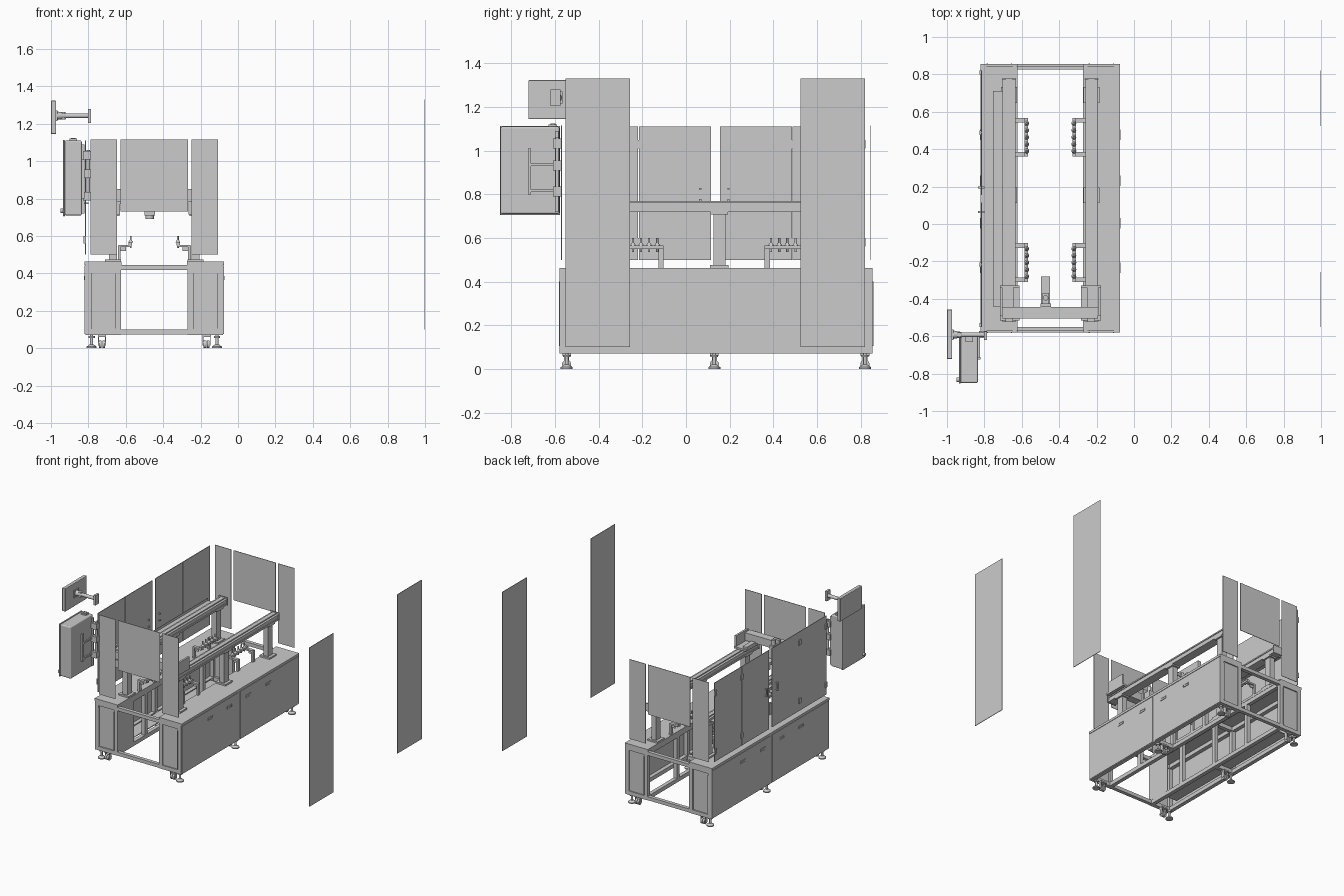
import bpy, bmesh, math
from mathutils import Matrix, Vector

C = -0.4475            # x of the machine's mirror plane
Y0, Y1 = -0.58, 0.855  # machine ends
YM = 0.125             # middle post


def part(name, boxes=(), cyls=(), mirror=False, bevel=0):
    """One object from boxes (x0,x1,y0,y1,z0,z1) and cylinders (p, q, r1, r2).
    Mirrored parts give x as distance from the machine's mirror plane."""
    bm = bmesh.new()
    for x0, x1, y0, y1, z0, z1 in boxes:
        m = Matrix.Translation(((x0 + x1) / 2, (y0 + y1) / 2, (z0 + z1) / 2))
        m = m @ Matrix.Diagonal((abs(x1 - x0), abs(y1 - y0), abs(z1 - z0), 1))
        bmesh.ops.create_cube(bm, size=1, matrix=m)
    for p, q, r1, r2 in cyls:
        p, q = Vector(p), Vector(q)
        d = q - p
        m = Matrix.Translation((p + q) / 2) @ d.to_track_quat('Z', 'Y').to_matrix().to_4x4()
        bmesh.ops.create_cone(bm, cap_ends=True, segments=20, radius1=r1, radius2=r2,
                              depth=d.length, matrix=m)
    me = bpy.data.meshes.new(name)
    bm.to_mesh(me)
    bm.free()
    ob = bpy.data.objects.new(name, me)
    bpy.context.collection.objects.link(ob)
    if mirror:
        ob.location.x = C
        ob.modifiers.new("mirror", 'MIRROR')
    if bevel:
        b = ob.modifiers.new("bevel", 'BEVEL')
        b.width, b.segments = bevel, 3
    if cyls:
        bpy.context.view_layer.objects.active = ob
        ob.select_set(True)
        bpy.ops.object.shade_smooth_by_angle(angle=math.radians(35))
        ob.select_set(False)
    return ob


# --- base cabinets: welded frame ---
OUT, INN, T = 0.368, 0.178, 0.03
frame = []
for x0, x1 in ((OUT - T, OUT), (INN, INN + T)):
    for y in (Y0, YM - T / 2, Y1 - T):
        frame.append((x0, x1, y, y + T, 0.07, 0.445))
    frame.append((x0, x1, Y0, Y1, 0.07, 0.10))
    frame.append((x0, x1, Y0, Y1, 0.415, 0.445))
for y in (-0.23, 0.48):
    frame.append((INN, INN + T, y - T / 2, y + T / 2, 0.10, 0.415))
for y in (Y0, YM - T / 2, Y1 - T):
    frame.append((INN, OUT, y, y + T, 0.07, 0.10))
    frame.append((INN, OUT, y, y + T, 0.415, 0.445))
part("cabinet_frame", frame, mirror=True)

# --- end rails joining both cabinets ---
part("end_rails", [(C - INN, C + INN, y, y + 0.028, z, z + 0.027)
                   for y in (Y0, Y1 - 0.028) for z in (0.072, 0.418)])

# --- table tops ---
part("table_top", [(INN - 0.002, 0.3725, Y0, Y1, 0.445, 0.463)], mirror=True)

# --- side panels with slot handles and hinge strips ---
side = [(OUT, 0.372, Y0 + 0.003, YM - 0.014, 0.075, 0.442),
        (OUT, 0.372, YM + 0.014, Y1 - 0.003, 0.075, 0.442)]
part("side_panels", side, mirror=True)
grips = []
for y in (-0.233, 0.003, 0.232, 0.478):
    for z in (0.365, 0.381):
        grips.append((0.372, 0.376, y - 0.028, y + 0.028, z, z + 0.004))
    for e in (-0.028, 0.024):
        grips.append((0.372, 0.376, y + e, y + e + 0.004, 0.365, 0.385))
    grips.append((0.372, 0.3735, y - 0.026, y + 0.026, 0.367, 0.383))
part("side_panel_grips", grips, mirror=True)

# --- recessed end panels ---
part("end_panels", [(INN + T - 0.004, OUT - T + 0.004, y, y + 0.005, 0.10, 0.415)
                    for y in (Y0 + 0.008, Y1 - 0.013)], mirror=True)
part("end_panel_trim", [(x, x + 0.006, y, y + 0.006, 0.105, 0.40)
                        for x in (0.205, 0.334) for y in (Y0 - 0.003, Y1 - 0.003)], mirror=True)

# --- cabinet interior: shelf and short inner wall ---
part("bottom_shelf", [(-0.77, -0.665, -0.45, 0.76, 0.10, 0.106)])
part("inner_wall", [(-0.630, -0.625, -0.55, -0.38, 0.10, 0.415)])

# --- levelling feet and casters ---
feet, casters, forks = [], [], []
for y in (-0.547, YM + 0.005, 0.82):
    x = 0.335
    feet += [((x, y, 0), (x, y, 0.008), 0.027, 0.027), ((x, y, 0.008), (x, y, 0.02), 0.027, 0.011),
             ((x, y, 0.02), (x, y, 0.072), 0.008, 0.008), ((x, y, 0.054), (x, y, 0.064), 0.017, 0.017)]
    x = 0.28
    casters += [((x + e, y, 0.021), (x + e + 0.014, y, 0.021), 0.021, 0.021) for e in (-0.016, 0.002)]
    forks += [(x - 0.022, x + 0.022, y - 0.02, y + 0.02, 0.06, 0.072),
              (x - 0.021, x - 0.017, y - 0.012, y + 0.012, 0.015, 0.06),
              (x + 0.017, x + 0.021, y - 0.012, y + 0.012, 0.015, 0.06)]
part("levelling_feet", cyls=feet, mirror=True)
part("caster_wheels", cyls=casters, mirror=True)
part("caster_forks", forks, mirror=True)

# --- guard panels at both ends ---
for name, y in (("front", -0.573), ("back", 0.842)):
    part(name + "_guard_sides", [(0.2, 0.34, y, y + 0.004, 0.5, 1.115)], mirror=True)
    part(name + "_guard_middle", [(-0.627, -0.268, y, y + 0.004, 0.73, 1.115)])

# --- left sliding doors, two leaves per pair ---
leaves = []
for y in (-0.55, 0.155):
    leaves += [(-0.818, -0.813, y, y + 0.331, 0.5, 1.11),
               (-0.818, -0.813, y + 0.334, y + 0.665, 0.5, 1.11)]
part("left_doors", leaves)
part("door_handles", [b for y in (0.06, 0.19) for b in (
    (-0.835, -0.829, y, y + 0.01, 0.77, 0.83), (-0.829, -0.80, y, y + 0.01, 0.77, 0.778),
    (-0.829, -0.80, y, y + 0.01, 0.822, 0.83))])
part("door_hinges", [(-0.826, -0.818, y - 0.012, y + 0.012, z, z + 0.04)
                     for y in (-0.54, -0.217, 0.488, 0.81) for z in (0.56, 1.01)])

# --- two detached tall panels on the right ---
part("detached_panels", [(0.994, 0.998, y, y + 0.295, 0.1, 1.33) for y in (-0.552, 0.525)])

# --- linear beams on posts ---
part("linear_beams", [(0.187, 0.255, -0.515, 0.775, 0.718, 0.732),
                      (0.192, 0.25, -0.51, 0.77, 0.732, 0.752),
                      (0.187, 0.255, -0.515, 0.775, 0.752, 0.762),
                      (0.205, 0.237, -0.515, 0.775, 0.762, 0.770),
                      (0.183, 0.259, -0.52, -0.513, 0.715, 0.775),
                      (0.183, 0.259, 0.772, 0.779, 0.715, 0.775)], mirror=True)
posts = []
for y in (-0.40, 0.153, 0.69):
    posts += [(0.2, 0.242, y - 0.028, y + 0.028, 0.475, 0.71),
              (0.178, 0.264, y - 0.042, y + 0.042, 0.463, 0.475),
              (0.187, 0.255, y - 0.04, y + 0.04, 0.708, 0.718)]
part("beam_posts", posts, mirror=True)
part("cable_tray", [(-0.755, -0.703, -0.44, 0.71, 0.742, 0.746),
                    (-0.755, -0.752, -0.44, 0.71, 0.742, 0.765)])

# --- gantry: carriages, cross beam and head ---
part("gantry_carriages", [(0.165, 0.27, -0.515, -0.33, 0.770, 0.784),
                          (0.165, 0.20, -0.50, -0.34, 0.784, 0.80),
                          (0.255, 0.27, -0.49, -0.34, 0.784, 0.865),
                          (0.20, 0.24, -0.525, -0.47, 0.784, 0.84)], mirror=True)
part("gantry_beam", [(C - 0.255, C + 0.255, -0.505, -0.445, 0.79, 0.85)])
part("gantry_head", [(-0.50, -0.445, -0.445, -0.425, 0.71, 0.88),
                     (-0.497, -0.448, -0.425, -0.28, 0.725, 0.75),
                     (-0.49, -0.455, -0.425, -0.37, 0.75, 0.85)],
     [((-0.472, -0.395, 0.85), (-0.472, -0.395, 0.89), 0.014, 0.014),
      ((-0.472, -0.32, 0.69), (-0.472, -0.32, 0.725), 0.022, 0.022)])

# --- support racks with pins ---
racks, pins = [], []
for a in (-0.31, 0.36):
    b = a + 0.208
    racks += [(0.118, 0.138, a, b, 0.55, 0.565)]
    for y in (a, b - 0.025):
        racks += [(0.122, 0.192, y, y + 0.025, 0.54, 0.552),
                  (0.18, 0.195, y, y + 0.025, 0.463, 0.55),
                  (0.15, 0.18, y + 0.009, y + 0.016, 0.52, 0.54)]
    for i in range(5):
        y = a + 0.03 + i * 0.037
        pins += [((0.126, y, 0.535), (0.126, y, 0.60), 0.005, 0.005),
                 ((0.126, y, 0.565), (0.126, y, 0.578), 0.013, 0.006)]
part("support_racks", racks, mirror=True)
part("rack_pins", cyls=pins, mirror=True)

# --- control box on its side bracket ---
part("control_box", [(-0.928, -0.835, -0.85, -0.58, 0.71, 1.11)], bevel=0.008)
part("control_box_door", [(-0.936, -0.926, -0.853, -0.577, 0.705, 1.113)], bevel=0.004)
part("control_box_fittings", [(-0.90, -0.86, -0.63, -0.59, 1.11, 1.12)],
     [((-0.95, -0.832, 0.735), (-0.93, -0.832, 0.735), 0.012, 0.012),
      ((-0.88, -0.61, 1.11), (-0.88, -0.61, 1.125), 0.012, 0.012)])
part("control_box_bracket",
     [(-0.835, -0.822, -0.725, -0.71, 0.80, 1.01), (-0.835, -0.822, -0.60, -0.585, 0.72, 1.09)] +
     [(-0.833, -0.824, -0.72, -0.59, z, z + 0.012) for z in (0.81, 0.93)] +
     [(-0.83, -0.785, -0.61, -0.573, z, z + 0.045) for z in (0.79, 0.91, 1.01)],
     [((-0.80, -0.59, 0.79), (-0.80, -0.59, 1.06), 0.009, 0.009)])

# --- screen on its arm ---
part("screen", [(-1.0, -0.972, -0.722, -0.457, 1.145, 1.323)], bevel=0.004)
part("screen_arm", [(-0.803, -0.785, -0.62, -0.575, 1.205, 1.28),
                    (-0.975, -0.965, -0.62, -0.565, 1.215, 1.27)],
     [((-0.965, -0.592, 1.243), (-0.92, -0.592, 1.243), 0.022, 0.014),
      ((-0.92, -0.592, 1.243), (-0.80, -0.592, 1.243), 0.013, 0.013),
      ((-0.935, -0.592, 1.222), (-0.935, -0.592, 1.264), 0.013, 0.013)])
